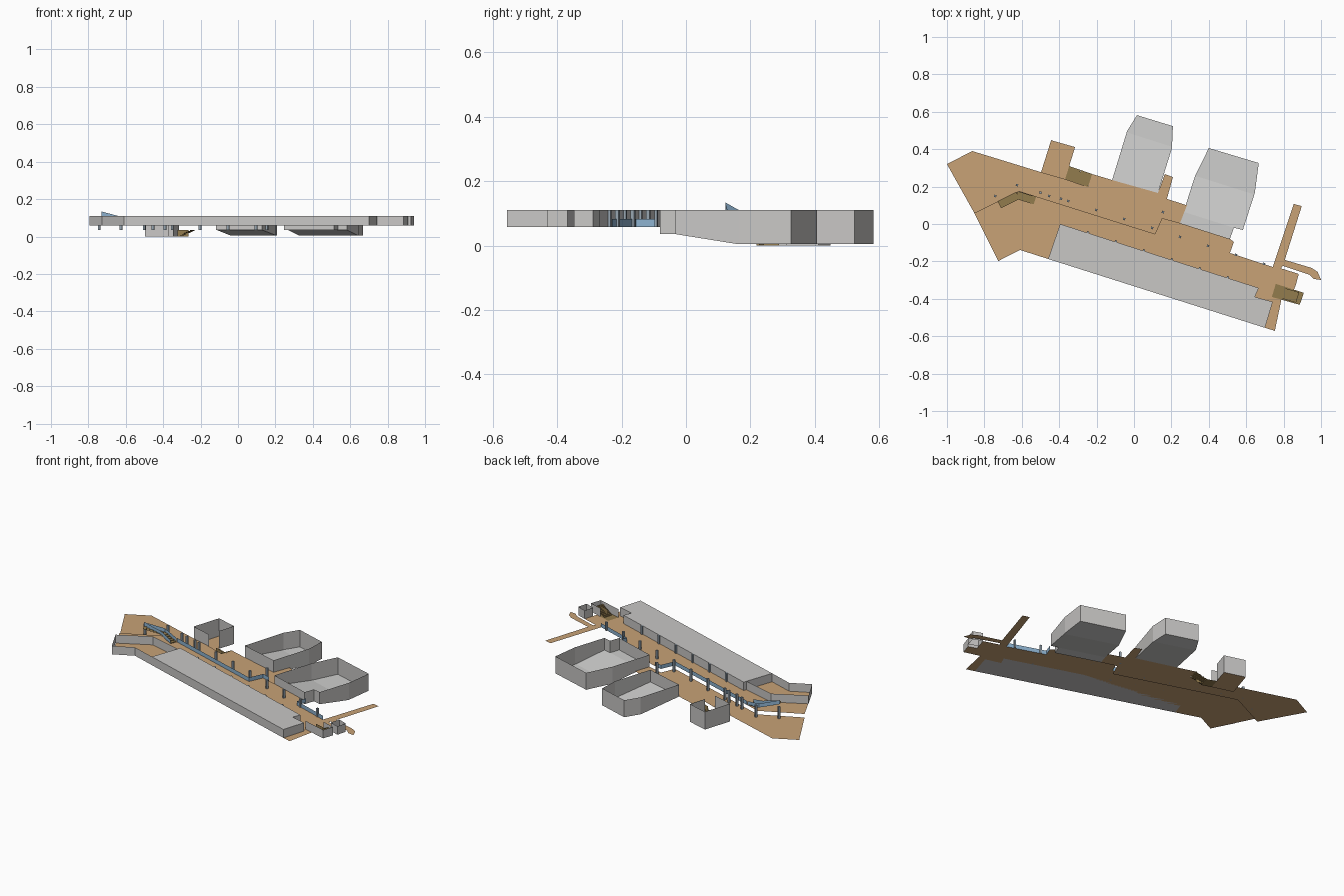
import bpy, bmesh, math
from mathutils import Vector

if "Cube" in bpy.data.objects:
    bpy.data.objects.remove(bpy.data.objects["Cube"])

LOW, MID, TOP = 0.036, 0.058, 0.11      # lower hall, main floor, wall top
ANG = math.radians(-17.6)               # direction of the long axis
U = Vector((math.cos(ANG), math.sin(ANG), 0))
V = Vector((-U.y, U.x, 0))


def material(name, r, g, b):
    m = bpy.data.materials.new(name)
    m.diffuse_color = (r, g, b, 1)
    m.use_nodes = True
    m.node_tree.nodes["Principled BSDF"].inputs["Base Color"].default_value = m.diffuse_color
    return m


TAN = material("tan floor", 0.58, 0.36, 0.18)
GREY = material("grey wall", 0.58, 0.57, 0.56)
PALE = material("pale grey floor", 0.62, 0.62, 0.61)
BLUE = material("blue glass", 0.27, 0.45, 0.63)
STEEL = material("blue grey column", 0.31, 0.38, 0.44)
OLIVE = material("olive stair", 0.29, 0.20, 0.075)


def finish(name, bm, *mats):
    me = bpy.data.meshes.new(name)
    bm.to_mesh(me)
    bm.free()
    for m in mats:
        me.materials.append(m)
    ob = bpy.data.objects.new(name, me)
    bpy.context.collection.objects.link(ob)
    return ob


def polygon(bm, pts, z):
    f = bm.faces.new([bm.verts.new((x, y, z)) for x, y in pts])
    f.normal_update()
    if f.normal.z < 0:
        f.normal_flip()
    return f


def plate(name, pts, z, mat):
    """Flat sheet with the given outline."""
    bm = bmesh.new()
    polygon(bm, pts, z)
    bmesh.ops.triangulate(bm, faces=bm.faces[:], ngon_method='EAR_CLIP')
    return finish(name, bm, mat)


def wall(name, pts, z0, height, mat):
    """Thin upright wall along a path; z0 is one height or one per point."""
    bm = bmesh.new()
    zs = z0 if isinstance(z0, (list, tuple)) else [z0] * len(pts)
    a = [bm.verts.new((p[0], p[1], z)) for p, z in zip(pts, zs)]
    b = [bm.verts.new((p[0], p[1], z + height)) for p, z in zip(pts, zs)]
    for i in range(len(pts) - 1):
        bm.faces.new((a[i], a[i + 1], b[i + 1], b[i]))
    return finish(name, bm, mat)


def prism(name, pts, z0, z1, mat):
    bm = bmesh.new()
    f = polygon(bm, pts, z0)
    r = bmesh.ops.extrude_face_region(bm, geom=[f])
    for v in r["geom"]:
        if isinstance(v, bmesh.types.BMVert):
            v.co.z = z1
    bmesh.ops.recalc_face_normals(bm, faces=bm.faces[:])
    return finish(name, bm, mat)


def auditorium(name, pts, v0, v1):
    """Open room whose floor falls from v0 to v1 and is flat beyond."""
    bm = bmesh.new()
    polygon(bm, pts, 0)
    for d in (v0, v1):
        bmesh.ops.bisect_plane(bm, geom=bm.verts[:] + bm.edges[:] + bm.faces[:],
                               plane_co=V * d, plane_no=V, dist=1e-4)
    for v in bm.verts:
        t = min(1, max(0, (v.co.dot(V) - v0) / (v1 - v0)))
        v.co.z = LOW + (0.005 - LOW) * t
    rim = [e for e in bm.edges if e.is_boundary]
    r = bmesh.ops.extrude_edge_only(bm, edges=rim)
    for g in r["geom"]:
        if isinstance(g, bmesh.types.BMVert):
            g.co.z = TOP
        elif isinstance(g, bmesh.types.BMFace):
            g.material_index = 1
    return finish(name, bm, PALE, GREY)


def flight(name, a, b, width, z0, z1, n):
    """Folded sheet of n steps climbing from a to b."""
    a, b = Vector((*a, 0)), Vector((*b, 0))
    side = Vector((-(b - a).y, (b - a).x, 0)).normalized() * width / 2
    prof = []
    for i in range(n):
        z = z0 + (z1 - z0) * (i + 1) / n
        prof += [(i / n, z - (z1 - z0) / n), (i / n, z)]
    prof.append((1, z1))
    bm = bmesh.new()
    rows = []
    for t, z in prof:
        c = a.lerp(b, t) + Vector((0, 0, z))
        rows.append((bm.verts.new(c - side), bm.verts.new(c + side)))
    for p, q in zip(rows, rows[1:]):
        bm.faces.new((p[0], q[0], q[1], p[1]))
    return finish(name, bm, OLIVE)


# lower hall floor
plate("lower_hall_floor", [
    (-1, .32), (-.865, .39), (-.497, .277), (-.368, .24), (-.246, .198), (-.224, .267),
    (-.117, .235), (.128, .166), (.165, .267), (.208, .251), (.176, .134), (.283, .10),
    (.246, .005), (.15, .032), (.112, -.053), (-.614, .176), (-.854, .059)], LOW, TAN)

# main floor with the two eastern walkways
plate("main_floor", [
    (-.854, .059), (-.614, .176), (.112, -.053), (.15, .032), (.246, .005), (.513, -.08),
    (.534, -.096), (.513, -.155), (.742, -.23), (.854, .107), (.897, .096), (.806, -.192),
    (.95, -.235), (.982, -.256), (1, -.299), (.961, -.294), (.94, -.272), (.795, -.224),
    (.785, -.237), (.881, -.267), (.865, -.326), (.855, -.352), (.908, -.368),
    (.886, -.432), (.788, -.404), (.753, -.571), (.70, -.555), (-.459, -.187),
    (-.609, -.139), (-.726, -.198)], MID, TAN)

# closed block along the south side, and the open room at its west end
prism("south_block", [(-.395, 0), (-.459, -.187), (.70, -.555), (.742, -.416),
                      (.646, -.39), (.667, -.342)], MID, TOP, GREY)
wall("west_room_wall", [(-.395, -.02), (-.609, .037), (-.795, -.064), (-.726, -.198),
                        (-.609, -.139), (-.459, -.187)], MID, TOP - MID, GREY)

# two raked auditoriums
auditorium("auditorium_west", [(-.117, .235), (-.037, .497), (.016, .582), (.208, .523),
                               (.203, .406), (.128, .166)], .19, .455)
auditorium("auditorium_east", [(.246, .005), (.326, .256), (.40, .406), (.667, .326),
                               (.646, .166), (.582, -.032), (.534, -.02), (.513, -.08)],
           .142, .345)

# sunken north room with a stair down to it
A, B, C, D = [Vector(p) for p in ((-.368, .24), (-.246, .198), (-.224, .267), (-.347, .31))]
plate("north_room_floor", [(-.497, .277), (-.443, .448), (-.315, .411), A], 0, TAN)
wall("north_room_wall", [D, (-.315, .411), (-.443, .448), (-.497, .277), A], 0, TOP, GREY)
plate("north_stair_landing", [A, A.lerp(B, .5), D.lerp(C, .5), D], 0, OLIVE)
foot, head = A.lerp(D, .5).lerp(B.lerp(C, .5), .5), B.lerp(C, .5)
flight("north_stair", foot, head, (D - A).length, 0, LOW, 6)
wall("north_stair_spine", [A.lerp(C, .3), A.lerp(C, .3) + (B - A) * .5], 0, LOW, OLIVE)

# walled east stair and the lift shaft beside it
P, Q, R, S = [Vector(p) for p in ((.737, -.39), (.886, -.432), (.908, -.368), (.758, -.32))]
wall("east_stair_wall", [P, Q, R, P.lerp(S, 1).lerp(R, .45)], MID, TOP - MID, GREY)
plate("east_stair_landing", [P, Q, R, S], MID + .001, OLIVE)
e0, e1 = P.lerp(S, .5), Q.lerp(R, .5)
flight("east_stair", e0.lerp(e1, .3), e0.lerp(e1, .85), .058, MID, TOP - .015, 8)
wall("east_stair_spine", [e0.lerp(e1, .3), e0.lerp(e1, .8)], MID, TOP - MID - .01, OLIVE)
wall("lift_shaft", [(.865, -.326), (.881, -.267), (.94, -.288), (.924, -.347),
                    (.865, -.326)], MID, TOP - MID, GREY)

# bent west stair rising from the main floor, with glass on both sides
w = [Vector(p) for p in ((-.53, .125), (-.62, .153), (-.72, .103))]
flight("west_stair_lower", w[0], w[1], .042, MID, .08, 5)
flight("west_stair_upper", w[1], w[2], .042, .08, TOP, 6)
plate("west_stair_turn", [w[1], w[1] + Vector((.006, .02)), w[1] + Vector((-.009, .019))],
      .08, OLIVE)
for s, tag in ((1, "north"), (-1, "south")):
    path = [w[0] + Vector((.006, .020)) * s, w[1] + Vector((-.002, .022)) * s,
            w[2] + Vector((-.010, .019)) * s * (1 if s < 0 else -1) * -1]
    wall("west_stair_rail_" + tag, path, [MID, .08, TOP], .024, BLUE)

# glass balustrades along the floor edges
wall("hall_balustrade", [(-.52, .146), (.112, -.053), (.15, .032), (.20, .018)],
     MID, .025, BLUE)
wall("east_balustrade", [(.534, -.096), (.513, -.155), (.742, -.23)], MID, .025, BLUE)


# square columns
def column(name, x, y, z0):
    c = Vector((x, y, 0))
    pts = [(c + U * a * .006 + V * b * .006).to_2d()
           for a, b in ((-1, -1), (1, -1), (1, 1), (-1, 1))]
    prism(name, pts, z0, TOP, STEEL)


for i, (x, y) in enumerate([(-.742, .15), (-.625, .208), (-.50, .168), (-.454, .15),
                            (-.39, .135), (.155, .064)]):
    column(f"hall_column_{i}", x, y, LOW)
for i in range(8):
    x = -.352 + .1495 * i
    column(f"row_column_{i}", x, .123 - .048 * i, LOW if x < .11 else MID)
for i in range(6):
    column(f"block_column_{i}", -.246 + .1495 * i, -.046 - .048 * i, MID)
